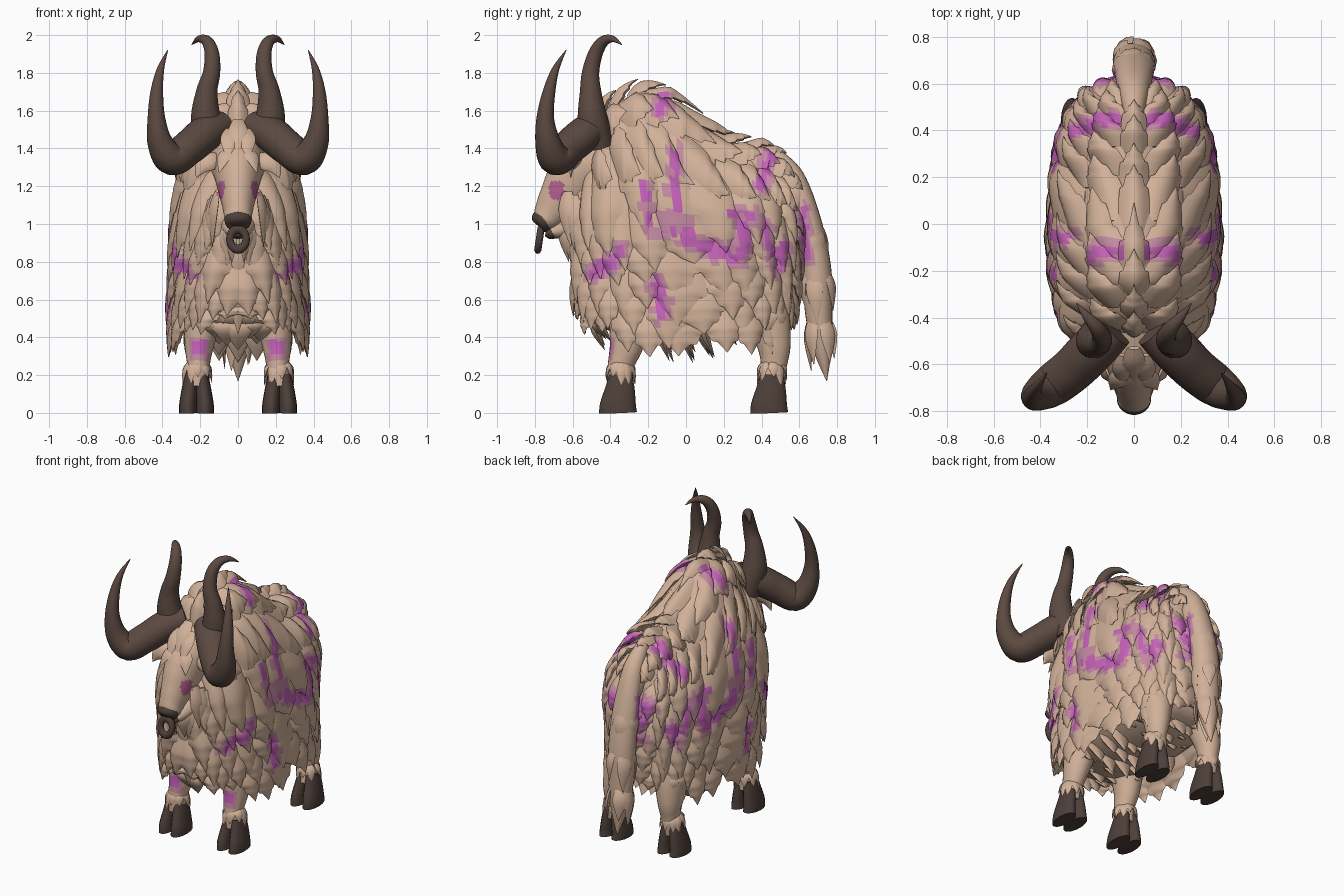
import bpy, bmesh, math, random
from mathutils import Vector as V

random.seed(4)
if "Cube" in bpy.data.objects:
    bpy.data.objects.remove(bpy.data.objects["Cube"])


def material(name, rgb):
    m = bpy.data.materials.new(name)
    m.use_nodes = True
    m.diffuse_color = (*rgb, 1)
    m.node_tree.nodes["Principled BSDF"].inputs["Base Color"].default_value = (*rgb, 1)
    return m


FUR = material("tan fur", (.64, .44, .32))
DEEP = material("magenta glow", (.55, .12, .48))
SOFT = material("soft pink fur", (.55, .25, .36))
EYE = material("rose eye", (.45, .12, .28))
HORN = material("dark brown horn", (.105, .067, .052))
HOOF = material("darker brown hoof", (.075, .05, .042))

# Glowing streaks seen from the side: start y z, end y z, radius
STREAKS = [(-.22, 1.2, -.19, 1, .015), (-.06, 1.38, -.05, 1.05, .018),
           (-.18, .99, 0, .99, .028), (0, .92, .28, .82, .035), (.24, 1.06, .36, 1.04, .022),
           (.3, 1.02, .31, .86, .025), (.4, 1.2, .46, 1.43, .025), (-.14, 1.61, -.11, 1.68, .03),
           (-.34, .87, -.39, .8, .02), (-.4, .79, -.48, .75, .035), (-.15, .68, -.12, .52, .03),
           (.42, 1, .45, .84, .015), (.49, .78, .52, .88, .025), (.64, .8, .62, 1.08, .015)]


def glow(c):
    if abs(c.x) < .05:
        return 0
    best = 1
    for y0, z0, y1, z1, r in STREAKS:
        a, d, p = V((y0, z0)), V((y1 - y0, z1 - z0)), V((c.y, c.z))
        k = max(0, min(1, (p - a).dot(d) / d.length_squared))
        best = min(best, (p - a - d * k).length - r)
    best += .012 * math.sin(70 * c.y) * math.sin(50 * c.z)
    return 1 if best < 0 else 2 if best < .025 else 0


def shin_glow(c):
    if c.y > -.31 or abs(c.z - .33) > .06 or abs(abs(c.x) - .205) > .05:
        return 0
    return 1 if abs(c.z - .35) < .035 and abs(abs(c.x) - .205) < .035 else 2


def finish(name, bm, mats, rule=None):
    bmesh.ops.recalc_face_normals(bm, faces=bm.faces)
    if rule:
        for f in bm.faces:
            f.material_index = rule(f.calc_center_median())
    me = bpy.data.meshes.new(name)
    bm.to_mesh(me)
    bm.free()
    for m in mats:
        me.materials.append(m)
    me.shade_smooth()
    me.set_sharp_from_angle(angle=math.radians(50))
    ob = bpy.data.objects.new(name, me)
    bpy.context.scene.collection.objects.link(ob)


def smooth(rows, n):
    # Catmull-Rom interpolation of rows of any width
    out = []
    for i in range(len(rows) - 1):
        a, b, c, d = (rows[max(0, min(len(rows) - 1, i + k))] for k in (-1, 0, 1, 2))
        for s in range(n):
            t = s / n
            out.append([q + t / 2 * (r - p + t * (2*p - 5*q + 4*r - e + t * (3*q - 3*r + e - p)))
                        for p, q, r, e in zip(a, b, c, d)])
    return out + [list(rows[-1])]


def skin(bm, rings):
    rings = [[bm.verts.new(p) for p in r] for r in rings]
    n = len(rings[0])
    for a, b in zip(rings, rings[1:]):
        for j in range(n):
            bm.faces.new((a[j], a[(j + 1) % n], b[(j + 1) % n], b[j]))
    bm.faces.new(rings[0])
    bm.faces.new(rings[-1])


def sweep(bm, rows, hint, sides=16, n=5):
    # Rows are x, y, z, side radius, radius towards the hint
    rows, hint, rings = smooth(rows, n), V(hint), []
    pts = [V(r[:3]) for r in rows]
    for i, r in enumerate(rows):
        t = (pts[min(i + 1, len(pts) - 1)] - pts[max(i - 1, 0)]).normalized()
        side = t.cross(hint).normalized()
        up = side.cross(t)
        ang = [math.tau * k / sides for k in range(sides)]
        rings.append([pts[i] + side * max(r[3], .001) * math.cos(a)
                      + up * max(r[4], .001) * math.sin(a) for a in ang])
    skin(bm, rings)


def spike(bm, root, tip, normal, w):
    root, tip, normal = V(root), V(tip), V(normal).normalized()
    mid = root.lerp(tip, .4) + normal * w * .3
    sweep(bm, [(*root, w * .6, w * .2), (*mid, w, w * .35), (*tip, .001, .001)], normal, 6, 4)


# Coat surface: phi runs round the plan from the front, v from spine to hem
TOP = [(-.6, 1.25), (-.5, 1.5), (-.4, 1.65), (-.25, 1.73), (-.1, 1.7), (.05, 1.58),
       (.2, 1.46), (.4, 1.42), (.52, 1.34), (.64, 1.1)]


def power(a, e):
    return math.copysign(abs(a) ** e, a)


def spine_height(y):
    for (a, h), (b, k) in zip(TOP, TOP[1:]):
        if y <= b:
            return h + (k - h) * (y - a) / (b - a)


def coat(phi, v):
    front = math.cos(phi) > 0
    y = -.6 * power(math.cos(phi), .9 if front else .7)
    w = (.335 - .035 * y) * power(math.sin(phi), .75 if front else .6)
    if abs(v) > 1:
        d = abs(v) - 1
        return V((math.copysign(1, v) * w, y * (1 - .1 * d), .92 - .57 * d))
    a = v * math.pi / 2
    return V((w * power(math.sin(a), 1.15), y, .92 + (spine_height(y) - .92) * math.cos(a)))


LEAF = [(0, .8, -.3), (.12, .92, 0), (.25, 1, .3), (.4, 1, .65), (.5, .97, .85), (.58, .92, .95),
        (.6, .74, .93), (.7, .64, 1), (.78, .55, 1), (.8, .38, .98), (.9, .2, .95), (1, .01, .85)]


def tuft(bm, phi, v, dphi, dv, aphi, av, lift):
    # Barbed leaf that lies on the coat and lifts off towards its tip
    rings = []
    for s, w, h in LEAF:
        p, q, e = phi + dphi * s, v + dv * s, .02
        n = (coat(p, q + e) - coat(p, q - e)).cross(coat(p + e, q) - coat(p - e, q)).normalized()
        ring = [coat(p + aphi * w * t / 3, q + av * w * t / 3) + n * (lift * h - .004 * t * t * w)
                for t in range(-3, 4)]
        rings.append(ring + [coat(p, q) + n * (lift * h - .06 * w - .004)])
    skin(bm, rings)


# Body under the coat, closed by a rounded belly
bm = bmesh.new()
N = 96
rings = [[coat(math.tau * k / N + .01, .04 + 1.66 * i / 36) for k in range(N)] for i in range(37)]
rings = [[V((p.x * .96, p.y * .97, p.z - .02)) for p in r] for r in rings]
for scale, z in ((.85, .46), (.55, .41), (.15, .39)):
    rings.append([V((p.x * scale, p.y * (scale + .05), z)) for p in rings[36]])
skin(bm, rings)
finish("body", bm, [FUR, DEEP, SOFT], glow)

# Layered coat, longest at the flanks
bm = bmesh.new()
for i in range(6):
    v0 = 1.58 - .215 * i
    n = 11
    for k in range(n):
        phi = (k + .25 + .5 * (i % 2) + random.uniform(-.18, .18)) * math.pi / n
        hem = 1.74 + .32 * min(1, phi / 1.2) - (.22 if phi > 2.6 else 0)
        dv = min(random.uniform(.45, .68), hem - v0 + random.uniform(-.08, .08))
        lift = random.uniform(.03, .05)
        wide = math.pi / n * random.uniform(.65, .85)
        for s in (1, -1):
            tuft(bm, s * phi, v0, s * (.06 if v0 > 1 else .14), dv, wide, 0, lift)
# Backswept leaves over the hump, back and rump
for j, v0 in enumerate((.5, .25, 0)):
    for k in range(9):
        phi = .6 + .22 * k + .11 * (j % 2) + random.uniform(-.03, .03)
        lift = random.uniform(.035, .05)
        for s in ((1, -1) if v0 else (1,)):
            tuft(bm, s * phi, v0, s * .36, v0 * .45, 0, .16, lift)
# Chest and belly locks
for k in range(9):
    for x in (-.2, -.1, 0, .1, .2):
        root = V((x * (.6 if k in (0, 8) else 1), -.46 + .11 * k + random.uniform(-.02, .02), .5))
        drop = random.uniform(.12, .17) + (.08 if k in (3, 4, 5) else 0) - abs(x) * .2
        spike(bm, root, root + V((0, .05, -drop)), (0, -1, .2), .075)
finish("shaggy_coat", bm, [FUR, DEEP, SOFT], glow)

# Tail with overlapping locks
bm = bmesh.new()
tail = [(0, .46, 1.36, .04, .05), (0, .57, 1.24, .065, .06), (0, .65, 1, .085, .07),
        (0, .69, .75, .09, .08), (0, .705, .5, .08, .07), (0, .725, .32, .05, .045),
        (0, .745, .17, .002, .002)]
sweep(bm, tail, (0, 1, .3), 24, 8)
for i, r in enumerate(smooth(tail, 1)[1:5]):
    for k in range(5):
        a = math.tau * (k + .5 * (i % 2) + random.uniform(-.2, .2)) / 5
        d = V((math.cos(a), math.sin(a), 0))
        root = V(r[:3]) + d * r[3] * .7
        spike(bm, root, root + d * .015 + V((0, .02, -random.uniform(.2, .28))), d, .045)
finish("tail", bm, [FUR, DEEP, SOFT], glow)

# Legs, fetlock cuffs and cloven hooves
for end, y, knee in (("front", -.36, (.1, .07, .045, .015)), ("rear", .44, (-.06, -.01, .025, .025))):
    for label, s in (("left", 1), ("right", -1)):
        bm = bmesh.new()
        shape = zip((.15, .185, .205, .21), (.7, .52, .36, .25), (.09, .1, .078, .06), knee)
        sweep(bm, [(s * x, y + d, z, r, r * 1.15) for x, z, r, d in shape]
              + [(s * .217, y + .01, .14, .06, .065)], (0, 1, 0), 24, 8)
        for k in range(9):
            a = math.tau * (k + random.uniform(-.2, .2)) / 9
            d = V((math.cos(a), math.sin(a), 0))
            c = V((s * .217, y + .015, .27))
            spike(bm, c + d * .045, c + d * .08 - V((0, 0, random.uniform(.07, .13))), d, .028)
        for k in range(6):
            a = math.tau * k / 6
            d = V((math.cos(a), math.sin(a), 0))
            c = V((s * .19, y + knee[1], .56))
            spike(bm, c + d * .07, c + d * .095 - V((0, 0, random.uniform(.12, .18))), d, .055)
        finish(f"{end}_{label}_leg", bm, [FUR, DEEP, SOFT], shin_glow)
        bm = bmesh.new()
        for toe in (-1, 1):
            x = s * .22 + toe * .045
            sweep(bm, [(x, y, 0, .048, .1), (x, y, .04, .047, .096),
                       (x - toe * .008, y + .01, .12, .042, .08),
                       (x - toe * .016, y + .015, .2, .034, .062)], (0, 1, 0), 16, 3)
        finish(f"{end}_{label}_hoof", bm, [HOOF])

# Head with jaw, brow, cheek and beard locks
bm = bmesh.new()
sweep(bm, [(0, -.4, 1.32, .16, .2), (0, -.52, 1.3, .14, .17), (0, -.6, 1.22, .115, .15),
           (0, -.67, 1.13, .092, .115), (0, -.72, 1.06, .076, .088),
           (0, -.75, 1.02, .07, .068), (0, -.768, 1, .045, .04)], (0, 0, 1), 40, 10)
sweep(bm, [(0, -.48, 1.05, .12, .1), (0, -.62, .98, .085, .06), (0, -.71, .955, .045, .03)], (0, 0, 1))
for s in (1, -1):
    spike(bm, (s * .05, -.63, 1.4), (s * .1, -.71, 1.27), (s * .5, -1, .5), .04)
    spike(bm, (s * .04, -.56, 1.5), (s * .05, -.69, 1.33), (0, -1, .6), .05)
    for k in range(5):
        x, y = .11 + .018 * k, -.63 + .033 * k
        spike(bm, (s * x, y, 1.17 - .02 * k), (s * (x + .025), y + .02, .88 - .03 * k), (s, -.5, 0), .05)
    for k in range(4):
        y = -.65 + .03 * k
        spike(bm, (s * (.04 + .02 * k), y, 1), (s * (.03 + .03 * k), y + .03, .8 - .05 * k),
              (s * .6, -1, 0), .045)
    spike(bm, (s * .07, -.56, .75), (s * .08, -.52, .47), (s * .3, -1, 0), .06)
spike(bm, (0, -.58, .98), (0, -.56, .62), (0, -1, 0), .06)
spike(bm, (0, -.56, .75), (0, -.53, .42), (0, -1, 0), .06)
spike(bm, (0, -.53, 1.55), (0, -.68, 1.36), (0, -1, .6), .05)
finish("head", bm, [FUR, EYE], lambda c: int(
    abs(c.x) > .048 and ((c.y + .685) / .042) ** 2 + ((c.z - 1.18) / .05) ** 2 < 1))

# Ears and two pairs of horns
for label, s in (("left", 1), ("right", -1)):
    bm = bmesh.new()
    sweep(bm, [(s * .09, -.55, 1.34, .03, .025), (s * .14, -.59, 1.335, .05, .025),
               (s * .19, -.605, 1.305, .042, .015), (s * .22, -.61, 1.245, .002, .002)], (0, -1, .3), 10)
    finish(f"{label}_ear", bm, [FUR])
    lower = [(.08, -.45, 1.52, .08), (.17, -.53, 1.48, .095), (.26, -.62, 1.405, .092),
             (.35, -.69, 1.345, .087), (.412, -.73, 1.43, .067), (.432, -.745, 1.56, .046),
             (.43, -.725, 1.7, .033), (.41, -.69, 1.82, .019), (.372, -.635, 1.92, .002)]
    upper = [(.13, -.47, 1.42, .09), (.17, -.495, 1.56, .078), (.165, -.505, 1.7, .056),
             (.14, -.505, 1.8, .045), (.138, -.48, 1.9, .038), (.162, -.44, 1.965, .03),
             (.205, -.39, 1.98, .018), (.245, -.34, 1.95, .002)]
    for name, rows, lean in (("lower", lower, 1), ("upper", upper, -1)):
        bm = bmesh.new()
        sweep(bm, [(s * x, y, z, r, r * 1.05) for x, y, z, r in rows], (s, lean, 0), 20, 6)
        finish(f"{label}_{name}_horn", bm, [HORN])

# Nose pad, dark lip and nose ring
bm = bmesh.new()
sweep(bm, [(0, -.73, 1.03, .066, .055), (0, -.76, 1.02, .072, .065),
           (0, -.785, 1.01, .058, .05), (0, -.795, 1, .02, .015)], (0, 0, 1), 20)
sweep(bm, [(0, -.69, .955, .045, .03), (0, -.72, .95, .045, .03), (0, -.745, .95, .02, .015)], (0, 0, 1))
finish("nose", bm, [HOOF])
bpy.ops.mesh.primitive_torus_add(major_radius=.043, minor_radius=.02, major_segments=28,
                                 minor_segments=10, location=(0, -.776, .92),
                                 rotation=(math.pi / 2 - .15, 0, 0))
ring = bpy.context.object
ring.name = "nose_ring"
ring.scale.y = 1.25
ring.data.materials.append(HOOF)
ring.data.shade_smooth()
